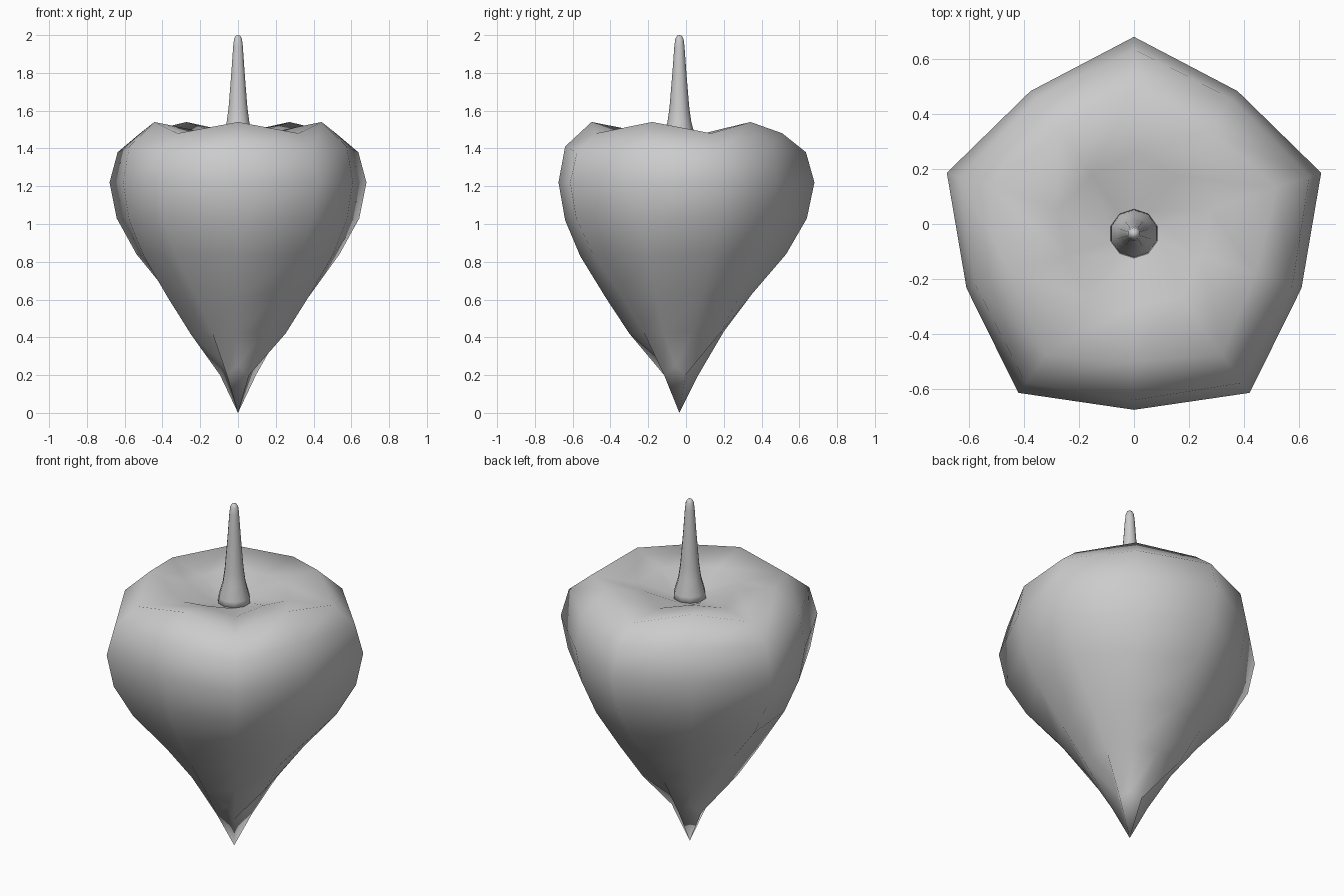
import bpy, bmesh, math

if "Cube" in bpy.data.objects:
    bpy.data.objects.remove(bpy.data.objects["Cube"])

CY = -0.035   # axis of the fruit in y


def lathe(name, rings, bottom_z, top_z):
    """Ten-sided body; each ring holds (r, z) for the ridges and (r, z) for the faces between."""
    bm = bmesh.new()
    loops = []
    for ridge, mid in rings:
        loop = []
        for i in range(10):
            a = math.radians(90 + 36 * i)
            r, z = ridge if i % 2 == 0 else mid
            loop.append(bm.verts.new((r * math.cos(a), CY + r * math.sin(a), z)))
        loops.append(loop)
    low = bm.verts.new((0, CY, bottom_z))
    high = bm.verts.new((0, CY, top_z))
    for i in range(10):
        j = (i + 1) % 10
        bm.faces.new((low, loops[0][j], loops[0][i]))
        bm.faces.new((high, loops[-1][i], loops[-1][j]))
        for a, b in zip(loops, loops[1:]):
            bm.faces.new((a[i], a[j], b[j], b[i]))
    bmesh.ops.recalc_face_normals(bm, faces=bm.faces)
    mesh = bpy.data.meshes.new(name)
    bm.to_mesh(mesh)
    bm.free()
    mesh.shade_smooth()
    obj = bpy.data.objects.new(name, mesh)
    bpy.context.collection.objects.link(obj)
    return obj


# Fruit body: five ridges with fuller lobes between, sunken top
lathe("fruit_body", [
    ((0.10, 0.20), (0.07, 0.25)),
    ((0.235, 0.43), (0.265, 0.42)),
    ((0.385, 0.63), (0.39, 0.61)),
    ((0.565, 0.84), (0.525, 0.83)),
    ((0.675, 1.03), (0.605, 1.02)),
    ((0.715, 1.22), (0.64, 1.22)),
    ((0.67, 1.38), (0.605, 1.41)),
    ((0.545, 1.48), (0.465, 1.54)),
    ((0.29, 1.47), (0.26, 1.50)),
    ((0.10, 1.43), (0.10, 1.43)),
], 0.0, 1.42)

# Stem: flared at the base, rounded at the tip
stem = [(0.09, 1.42), (0.085, 1.46), (0.063, 1.54), (0.052, 1.62),
        (0.037, 1.80), (0.027, 1.94), (0.022, 1.98), (0.012, 1.997)]
lathe("stem", [(p, p) for p in stem], 1.41, 2.0)
